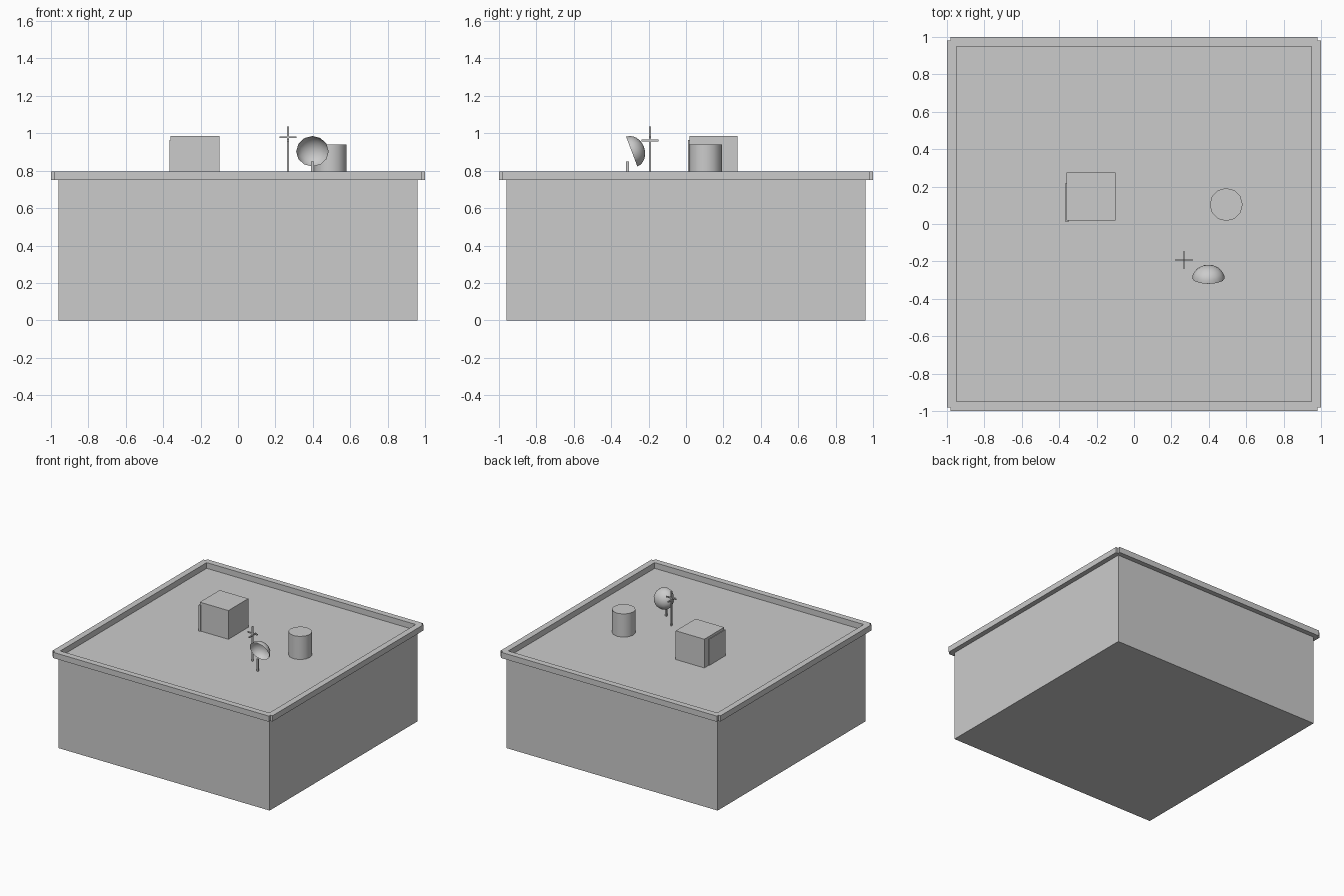
import bpy, bmesh, math
from mathutils import Matrix

if "Cube" in bpy.data.objects:
    bpy.data.objects.remove(bpy.data.objects["Cube"])


def box(name, x0, x1, y0, y1, z0, z1):
    bm = bmesh.new()
    m = Matrix.Translation(((x0 + x1) / 2, (y0 + y1) / 2, (z0 + z1) / 2)) @ \
        Matrix.Diagonal((x1 - x0, y1 - y0, z1 - z0, 1))
    bmesh.ops.create_cube(bm, size=1, matrix=m)
    return finish(name, bm)


def finish(name, bm, smooth=False):
    me = bpy.data.meshes.new(name)
    bm.to_mesh(me)
    bm.free()
    ob = bpy.data.objects.new(name, me)
    bpy.context.collection.objects.link(ob)
    if smooth:
        bpy.context.view_layer.objects.active = ob
        ob.select_set(True)
        bpy.ops.object.shade_smooth_by_angle(angle=math.radians(40))
        ob.select_set(False)
    return ob


DECK = 0.75

# Building block with the roof deck on top
box("building_body", -0.96, 0.96, -0.96, 0.96, 0, DECK)

# Parapet: four strips with notched corners
for side, s in (("front", -1), ("back", 1)):
    a, b = sorted((s * 0.95, s * 1.0))
    box(f"parapet_{side}", -0.98, 0.98, a, b, DECK, 0.797)
for side, s in (("left", -1), ("right", 1)):
    a, b = sorted((s * 0.95, s * 1.0))
    box(f"parapet_{side}", a, b, -0.98, 0.98, DECK, 0.797)

# Rooftop hut and its side door panel
box("roof_hut", -0.36, -0.10, 0.018, 0.276, DECK, 0.986)
box("hut_door", -0.365, -0.35, 0.011, 0.22, DECK, 0.965)

# Water tank
bm = bmesh.new()
bmesh.ops.create_cone(bm, cap_ends=True, segments=12, radius1=0.088, radius2=0.088,
                      depth=0.19, matrix=Matrix.Translation((0.493, 0.104, DECK + 0.095)))
finish("water_tank", bm, True)

# Dish: half of a squashed sphere, opening to the front and slightly down
bm = bmesh.new()
bmesh.ops.create_uvsphere(bm, u_segments=12, v_segments=12, radius=1)
bmesh.ops.delete(bm, geom=[v for v in bm.verts if v.co.z < -0.01], context='VERTS')
tilt = math.atan2(0.93, 0.35)
bm.transform(Matrix.Translation((0.398, -0.290, 0.902)) @
             Matrix.Rotation(-tilt, 4, 'X') @ Matrix.Diagonal((0.087, 0.085, 0.07, 1)))
finish("dish", bm, True)
box("dish_stand", 0.391, 0.405, -0.320, -0.306, DECK, 0.85)

# Aerial: mast with two crossed bars
mx, my, t = 0.268, -0.193, 0.005
box("aerial_mast", mx - t, mx + t, my - t, my + t, DECK, 1.035)
box("aerial_bar_wide", mx - 0.045, mx + 0.045, my - t, my + t, 0.974, 0.983)
box("aerial_bar_deep", mx - t, mx + t, my - 0.045, my + 0.045, 0.957, 0.966)
